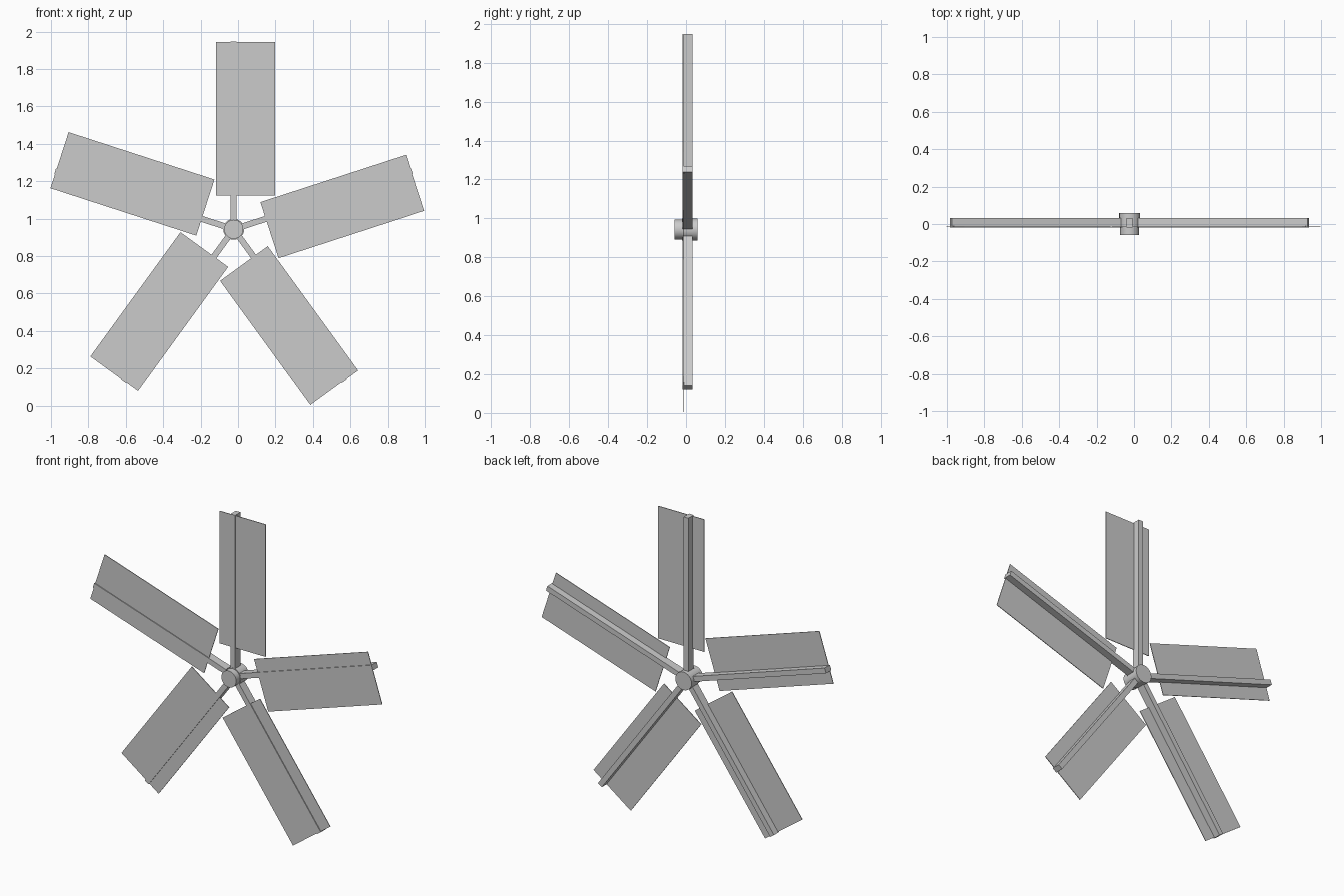
import bpy, bmesh, math
from mathutils import Matrix, Vector

default = bpy.data.objects.get("Cube")
if default:
    bpy.data.objects.remove(default, do_unlink=True)

HUB = Vector((-0.023, 0, 0.943))

# Single plain grey
GREY = (0.6, 0.6, 0.6, 1)
grey = bpy.data.materials.new("plain_grey")
grey.use_nodes = True
grey.diffuse_color = GREY
grey.node_tree.nodes["Principled BSDF"].inputs["Base Color"].default_value = GREY


def finish(bm, name, matrix):
    mesh = bpy.data.meshes.new(name)
    bm.to_mesh(mesh)
    bm.free()
    mesh.materials.append(grey)
    obj = bpy.data.objects.new(name, mesh)
    obj.matrix_world = matrix
    bpy.context.collection.objects.link(obj)
    return obj


def box(name, lo, hi, matrix):
    lo, hi = Vector(lo), Vector(hi)
    bm = bmesh.new()
    bmesh.ops.create_cube(bm, size=1)
    bmesh.ops.scale(bm, vec=hi - lo, verts=bm.verts)
    bmesh.ops.translate(bm, vec=(lo + hi) / 2, verts=bm.verts)
    return finish(bm, name, matrix)


def drum(name, radius, y0, y1):
    bm = bmesh.new()
    bmesh.ops.create_cone(bm, cap_ends=True, segments=24, radius1=radius,
                          radius2=radius, depth=y1 - y0)
    bmesh.ops.rotate(bm, matrix=Matrix.Rotation(math.pi / 2, 3, 'X'), verts=bm.verts)
    bmesh.ops.translate(bm, vec=(0, (y0 + y1) / 2, 0), verts=bm.verts)
    obj = finish(bm, name, Matrix.Translation(HUB))
    for face in obj.data.polygons:
        face.use_smooth = len(face.vertices) == 4
    for edge in obj.data.edges:
        a, b = (obj.data.vertices[i].co.y for i in edge.vertices)
        edge.use_edge_sharp = abs(a - b) < 1e-5


# Hub: wide drum at the back, slightly narrower cap at the front
drum("hub_drum", 0.056, -0.02, 0.058)
drum("hub_cap", 0.051, -0.058, -0.02)

# Five blades: square spar with an off-centre flat panel
for i in range(5):
    place = Matrix.Translation(HUB) @ Matrix.Rotation(math.radians(72 * i), 4, 'Y')
    box(f"blade_spar_{i + 1}", (-0.016, -0.019, 0), (0.016, 0.033, 1.004), place)
    box(f"blade_panel_{i + 1}", (-0.094, -0.014, 0.18), (0.221, -0.010, 1.0), place)
